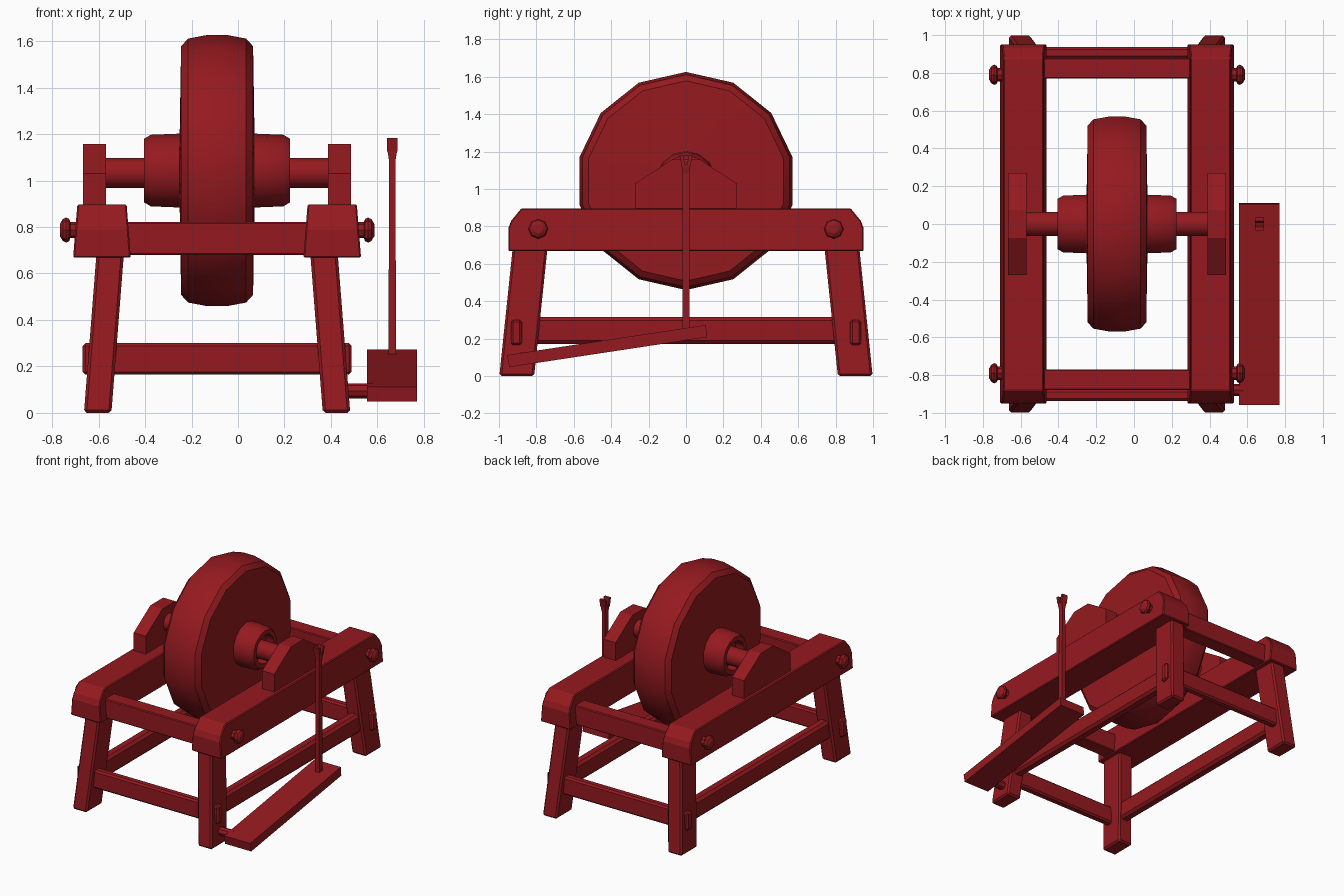
import bpy, bmesh, math
from mathutils import Vector

if "Cube" in bpy.data.objects:
    bpy.data.objects.remove(bpy.data.objects["Cube"])

CX = -0.09   # centre plane of the frame and wheel
AZ = 1.043   # wheel centre height

red = bpy.data.materials.new("dark_red")
red.diffuse_color = (0.3, 0.01, 0.014, 1)
red.use_nodes = True
red.node_tree.nodes["Principled BSDF"].inputs["Base Color"].default_value = red.diffuse_color


def finish(name, bm, bevel=0.0, smooth=True):
    bmesh.ops.recalc_face_normals(bm, faces=bm.faces)
    me = bpy.data.meshes.new(name)
    bm.to_mesh(me)
    bm.free()
    ob = bpy.data.objects.new(name, me)
    bpy.context.collection.objects.link(ob)
    me.materials.append(red)
    if bevel:
        mod = ob.modifiers.new("bevel", 'BEVEL')
        mod.width, mod.segments = bevel, 1
    if smooth:
        bpy.ops.object.select_all(action='DESELECT')
        ob.select_set(True)
        bpy.context.view_layer.objects.active = ob
        bpy.ops.object.shade_smooth_by_angle(angle=math.radians(30))
    return ob


def loft(name, rings, bevel=0.0, smooth=False):
    """Join equal-sized rings of points and cap both ends."""
    bm = bmesh.new()
    loops = [[bm.verts.new(p) for p in ring] for ring in rings]
    n = len(loops[0])
    for a, b in zip(loops, loops[1:]):
        for i in range(n):
            j = (i + 1) % n
            bm.faces.new((a[i], a[j], b[j], b[i]))
    bm.faces.new(loops[0])
    bm.faces.new(loops[-1])
    return finish(name, bm, bevel, smooth)


def box(name, x, y, z, bevel=0.0):
    def rect(h):
        return [(x[0], y[0], h), (x[1], y[0], h), (x[1], y[1], h), (x[0], y[1], h)]
    return loft(name, [rect(z[0]), rect(z[1])], bevel)


def lathe(name, profile, y, z, n=14):
    """Turn (x, radius) pairs around an axis along x."""
    return loft(name, [[(x, y + r * math.sin(math.tau * i / n), z + r * math.cos(math.tau * i / n))
                        for i in range(n)] for x, r in profile], smooth=True)


for s, side in ((-1, "left"), (1, "right")):
    # long top rail with shaped ends, narrowing slightly to the top
    half = [(0.95, 0.668), (0.95, 0.79), (0.935, 0.83), (0.88, 0.897)]
    outline = half + [(-y, z) for y, z in reversed(half)]
    rings = []
    for d in (-1, 1):
        rings.append([(CX + s * 0.4955 + d * (0.124 - 0.018 * (z - 0.668) / 0.23), y, z)
                      for y, z in outline])
    loft(side + "_rail", rings, 0.006)

    # axle bearing block
    arch = [(-0.27, 0.88), (-0.27, 1.03), (-0.075, 1.158), (0.075, 1.158), (0.27, 1.03), (0.27, 0.88)]
    loft(side + "_bearing", [[(CX + s * x, y, z) for y, z in arch] for x in (0.478, 0.577)])

    # lower side stretcher
    xc = CX + s * 0.493
    box(side + "_stretcher", (xc - 0.04, xc + 0.04), (-0.88, 0.88), (0.172, 0.315), 0.018)

    for t, end in ((-1, "front"), (1, "back")):
        # splayed leg
        rings = []
        for x, y, z in ((0.514, 0.905, 0), (0.459, 0.832, 0.7)):
            rings.append([(CX + s * x + a * 0.059, t * y + b * 0.093, z)
                          for a, b in ((-1, -1), (1, -1), (1, 1), (-1, 1))])
        loft(end + "_" + side + "_leg", rings, 0.012)
        # bolt head
        bolt = [(0.6, 0.035), (0.632, 0.035), (0.637, 0.048), (0.65, 0.054), (0.664, 0.047), (0.677, 0.026)]
        lathe(end + "_" + side + "_bolt", [(CX + s * x, r) for x, r in bolt], t * 0.79, 0.787, 8)

for t, end in ((-1, "front"), (1, "back")):
    # upper cross bar and lower through-tenoned stretcher
    y0, y1 = sorted((t * 0.77, t * 0.88))
    box(end + "_cross_bar", (CX - 0.45, CX + 0.45), (y0, y1), (0.68, 0.822), 0.006)
    y0, y1 = sorted((t * 0.877, t * 0.936))
    box(end + "_stretcher", (CX - 0.579, CX + 0.579), (y0, y1), (0.165, 0.3), 0.012)

# grinding wheel
wheel = [(0.162, 0.1), (0.155, 0.535), (0.125, 0.568), (0.045, 0.583)]
lathe("wheel", [(CX - x, r) for x, r in wheel] + [(CX + x, r) for x, r in reversed(wheel)], 0, AZ)

# hub with recessed ends, and the axle
hub = [(0.25, 0.06), (0.25, 0.1), (0.314, 0.105), (0.314, 0.137), (0.285, 0.154), (0.16, 0.159)]
lathe("hub", [(CX - x, r) for x, r in hub] + [(CX + x, r) for x, r in reversed(hub)], 0, AZ)
lathe("axle", [(CX - 0.52, 0.065), (CX + 0.52, 0.065)], 0, 1.033)

# foot pedal and its pivot peg
side = [(-0.957, 0.112), (-0.945, 0.048), (0.112, 0.208), (0.106, 0.273)]
loft("pedal", [[(x, y, z) for y, z in side] for x in (0.555, 0.77)])
lathe("pedal_peg", [(0.42, 0.032), (0.58, 0.032)], -0.878, 0.095, 8)

# connecting rod with forked top
rings = []
for w, d, z in ((0.017, 0.019, 0.22), (0.013, 0.019, 1.08), (0.021, 0.024, 1.13)):
    rings.append([(0.664 + a * w, b * d, z) for a, b in ((-1, -1), (1, -1), (1, 1), (-1, 1))])
loft("connecting_rod", rings)
for t, end in ((-1, "front"), (1, "back")):
    rings = []
    for y0, y1, z in ((0.004, 0.024, 1.125), (0.016, 0.035, 1.183)):
        rings.append([(0.664 + a * 0.023, t * y, z) for a, y in ((-1, y0), (1, y0), (1, y1), (-1, y1))])
    loft(end + "_rod_prong", rings)
